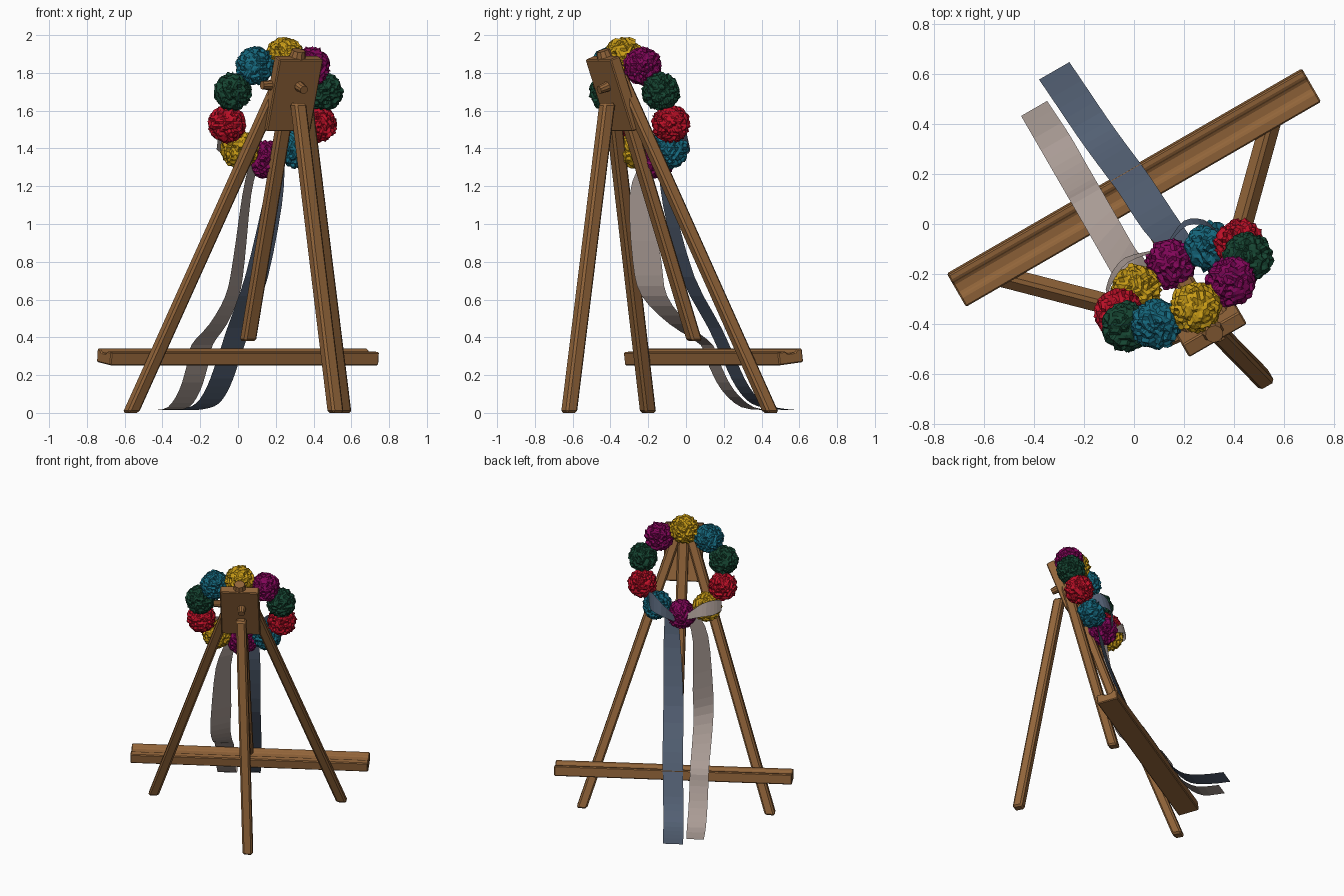
import bpy, bmesh, math, random
from mathutils import Matrix, Vector, noise

if "Cube" in bpy.data.objects:
    bpy.data.objects.remove(bpy.data.objects["Cube"])

random.seed(4)
TURN = Matrix.Rotation(math.radians(30), 4, 'Z')   # whole stand is turned 30 degrees
LEAN = math.radians(20)
CU = 0.058                                          # centre line of the stand


def mat(name, col):
    m = bpy.data.materials.new(name)
    m.diffuse_color = (*col, 1)
    m.use_nodes = True
    m.node_tree.nodes["Principled BSDF"].inputs["Base Color"].default_value = m.diffuse_color
    return m


WOOD = mat("wood brown", (0.29, 0.13, 0.042))
YELLOW = mat("flower yellow", (0.58, 0.33, 0.008))
RED = mat("flower red", (0.50, 0.005, 0.02))
TEAL = mat("flower teal", (0.008, 0.14, 0.21))
MAGENTA = mat("flower magenta", (0.22, 0.002, 0.10))
GREEN = mat("flower green", (0.008, 0.06, 0.032))
BLUE = mat("ribbon slate", (0.085, 0.115, 0.17))
PALE = mat("ribbon pale grey", (0.40, 0.33, 0.30))


def finish(bm, name, material, bevel=0):
    bm.transform(TURN)
    if bm.faces:
        bmesh.ops.recalc_face_normals(bm, faces=bm.faces)
    me = bpy.data.meshes.new(name)
    bm.to_mesh(me)
    bm.free()
    me.materials.append(material)
    ob = bpy.data.objects.new(name, me)
    bpy.context.collection.objects.link(ob)
    if bevel:
        mod = ob.modifiers.new("bevel", 'BEVEL')
        mod.width = bevel
        mod.segments = 1
    return ob


def beam(name, a, b, wu, wv):
    """Slanted timber with level ends."""
    bm = bmesh.new()
    rings = []
    for p in (a, b):
        rings.append([bm.verts.new((p[0] + su * wu / 2, p[1] + sv * wv / 2, p[2]))
                      for su, sv in ((-1, -1), (1, -1), (1, 1), (-1, 1))])
    bm.faces.new(rings[0])
    bm.faces.new(rings[1])
    for i in range(4):
        j = (i + 1) % 4
        bm.faces.new((rings[0][i], rings[0][j], rings[1][j], rings[1][i]))
    finish(bm, name, WOOD, 0.012)


def knob(name, p, axis, r, h):
    bm = bmesh.new()
    q = Vector(axis).to_track_quat('Z', 'Y').to_matrix().to_4x4()
    bmesh.ops.create_cone(bm, cap_ends=True, segments=10, radius1=r, radius2=r * 0.8,
                          depth=h, matrix=Matrix.Translation(p) @ q)
    finish(bm, name, WOOD)


# Legs and mast
for name, s in (("left_leg", -1), ("right_leg", 1)):
    beam(name, (CU + s * 0.65, 0.11, 0.0), (CU + s * 0.05, -0.48, 1.81), 0.072, 0.07)
beam("rear_leg", (0.138, -0.795, 0.0), (0.067, -0.52, 1.64), 0.07, 0.07)
beam("center_mast", (CU + 0.01, 0.013, 0.38), (CU, -0.48, 1.82), 0.075, 0.065)

# Head block, leaning back
bm = bmesh.new()
bmesh.ops.create_cube(bm, size=1, matrix=Matrix.Translation((CU, -0.475, 1.69))
                      @ Matrix.Rotation(LEAN, 4, 'X') @ Matrix.Diagonal((0.267, 0.062, 0.405, 1)))
finish(bm, "head_block", WOOD, 0.006)

# Round pegs on the head block
back = (0, -math.cos(LEAN), -math.sin(LEAN))
knob("back_peg", (CU + 0.015, -0.545, 1.72), back, 0.028, 0.06)
knob("side_peg", (CU - 0.155, -0.475, 1.735), (-1, 0, 0), 0.028, 0.06)
knob("top_peg", (CU, -0.535, 1.90), (0, -math.sin(LEAN), math.cos(LEAN)), 0.045, 0.04)

# Shelf with a shallow groove, tipped slightly up at the front
profile = [(-0.074, -0.035), (0.074, -0.035), (0.074, 0.038), (0.045, 0.038),
           (0.030, 0.022), (-0.015, 0.022), (-0.03, 0.035), (-0.074, 0.035)]
bm = bmesh.new()
ends = [[bm.verts.new((u, v, z)) for v, z in profile] for u in (-0.82, 0.82)]
bm.faces.new(ends[0])
bm.faces.new(ends[1])
for i in range(len(profile)):
    j = (i + 1) % len(profile)
    bm.faces.new((ends[0][i], ends[0][j], ends[1][j], ends[1][i]))
bm.transform(Matrix.Translation((0.0725, 0.126, 0.295)) @ Matrix.Rotation(math.radians(7), 4, 'X'))
finish(bm, "shelf", WOOD, 0.006)

# Wreath frame and pompom flowers
WC, WR = Vector((0.048, -0.312, 1.615)), 0.292


def on_ring(t, r=WR):
    z = r * math.cos(t)
    return WC + Vector((r * math.sin(t), -z * math.sin(LEAN), z * math.cos(LEAN)))


bm = bmesh.new()
N = 40
wire = []
for i in range(N):
    t = math.tau * i / N
    wire.append([bm.verts.new(on_ring(t, WR + 0.012 * math.cos(k * math.tau / 6))
                              + Vector((0, math.cos(LEAN), math.sin(LEAN))) * 0.012 * math.sin(k * math.tau / 6))
                 for k in range(6)])
for i in range(N):
    for k in range(6):
        n, m = (i + 1) % N, (k + 1) % 6
        bm.faces.new((wire[i][k], wire[i][m], wire[n][m], wire[n][k]))
finish(bm, "wreath_frame", PALE)

for i, col in enumerate((YELLOW, MAGENTA, GREEN, RED, TEAL, MAGENTA, YELLOW, RED, GREEN, TEAL)):
    bm = bmesh.new()
    bmesh.ops.create_icosphere(bm, subdivisions=4, radius=1)
    off = Vector((i * 7.3, i * 3.1, 0))
    for v in bm.verts:
        d = v.co.normalized()
        ruffle = abs(noise.noise(d * 4.5 + off)) + 0.5 * abs(noise.noise(d * 9 + off))
        v.co = d * (0.108 - 0.034 * min(ruffle, 0.8) + random.uniform(-0.004, 0.004))
    bm.transform(Matrix.Translation(on_ring(math.tau * i / 10)))
    finish(bm, "flower_%02d" % (i + 1), col)


# Ribbons: points are (u, v, z, half width along u, twist of the edges along v)
def ribbon(name, pts, material, across=None):
    bm = bmesh.new()
    rows = []
    for n in range(len(pts) - 1):
        p = [Vector(pts[min(max(n + k, 0), len(pts) - 1)]) for k in (-1, 0, 1, 2)]
        for s in range(3 + (n == len(pts) - 2)):
            t = s / 3
            c = 0.5 * (2 * p[1] + (p[2] - p[0]) * t + (2 * p[0] - 5 * p[1] + 4 * p[2] - p[3]) * t ** 2
                       + (3 * p[1] - p[0] - 3 * p[2] + p[3]) * t ** 3)
            mid = Vector(c[:3])
            mid.z = max(mid.z, 0.008)
            side = Vector((c[3], c[4], 0)) if across is None else Vector(across) * c[3]
            rows.append((bm.verts.new(mid - side), bm.verts.new(mid + side)))
    for a, b in zip(rows, rows[1:]):
        bm.faces.new((a[0], a[1], b[1], b[0]))
    finish(bm, name, material)


ribbon("slate_ribbon", [(0.12, -0.21, 1.32, 0.045, 0), (0.11, -0.17, 1.1, 0.06, 0),
                        (0.09, -0.04, 0.72, 0.07, 0), (0.08, 0.13, 0.45, 0.07, 0),
                        (0.07, 0.225, 0.28, 0.07, 0), (0.06, 0.31, 0.14, 0.07, 0),
                        (0.05, 0.41, 0.05, 0.07, 0), (0.04, 0.55, 0.02, 0.07, 0),
                        (0.03, 0.69, 0.015, 0.07, 0)], BLUE)
ribbon("pale_ribbon", [(-0.03, -0.22, 1.32, 0.04, 0.02), (-0.08, -0.23, 1.15, 0.05, 0.04),
                       (-0.10, -0.18, 0.8, 0.065, 0.05), (-0.11, -0.13, 0.62, 0.065, 0.04),
                       (-0.11, 0.02, 0.47, 0.065, 0.02), (-0.11, 0.19, 0.36, 0.065, 0),
                       (-0.11, 0.24, 0.25, 0.065, 0), (-0.11, 0.32, 0.12, 0.065, 0),
                       (-0.11, 0.44, 0.03, 0.065, 0), (-0.115, 0.60, 0.015, 0.06, 0)], PALE)

# Bow loops lying on the lower flowers
lift = (0.0, -0.25, 1.0)
ribbon("slate_bow_loop", [(0.09, -0.13, 1.34, 0.02, 0), (0.18, -0.10, 1.42, 0.045, 0),
                          (0.25, -0.14, 1.46, 0.06, 0), (0.28, -0.21, 1.45, 0.04, 0)], BLUE, lift)
ribbon("pale_bow_loop", [(0.0, -0.13, 1.36, 0.02, 0), (-0.10, -0.11, 1.42, 0.045, 0),
                         (-0.18, -0.14, 1.43, 0.05, 0), (-0.23, -0.18, 1.43, 0.035, 0)], PALE, lift)
